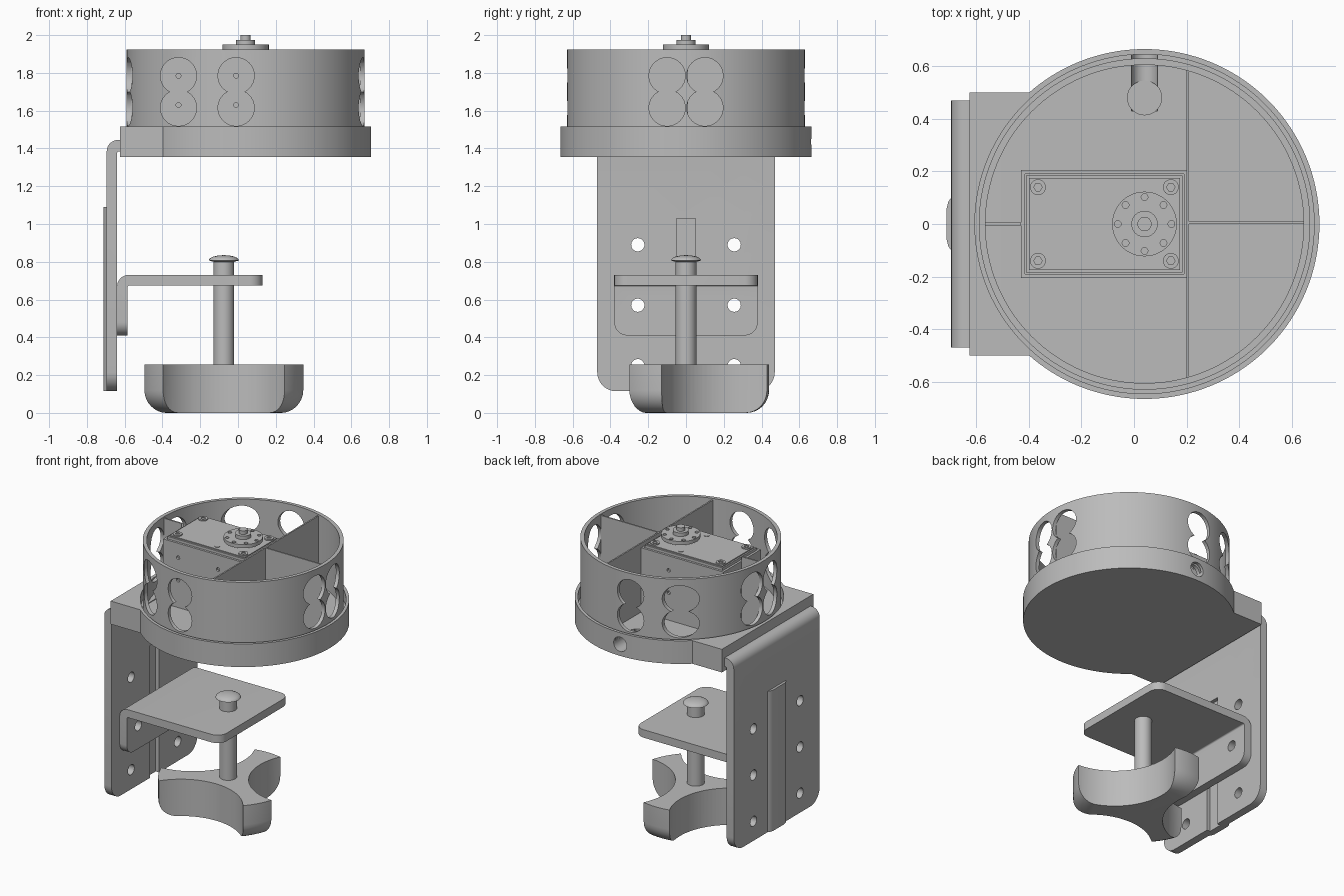
import bpy, bmesh, math
from mathutils import Vector

old = bpy.data.objects.get("Cube")
if old:
    bpy.data.objects.remove(old, do_unlink=True)

grey = bpy.data.materials.new("plain grey")
grey.use_nodes = True
grey.diffuse_color = (0.5, 0.5, 0.5, 1)
grey.node_tree.nodes["Principled BSDF"].inputs["Base Color"].default_value = (0.5, 0.5, 0.5, 1)

CX = 0.04      # centre of the round housing
KX = -0.075    # centre of the clamp screw


def rounded(corners, steps=8):
    """Outline from (u, v, radius) corners, each turned into an arc."""
    out = []
    for i, (u, v, r) in enumerate(corners):
        p = Vector((u, v))
        if not r:
            out.append(p)
            continue
        a = (Vector(corners[i - 1][:2]) - p).normalized()
        b = (Vector(corners[(i + 1) % len(corners)][:2]) - p).normalized()
        c = p + (a + b) * r
        for k in range(steps + 1):
            t = k / steps * math.pi / 2
            out.append(c - b * r * math.cos(t) - a * r * math.sin(t))
    return out


def circle(u, v, r, n=32):
    return [(u + r * math.cos(2 * math.pi * i / n), v + r * math.sin(2 * math.pi * i / n)) for i in range(n)]


def prism(name, pts, axis, lo, hi):
    """Extrude an outline along an axis: x takes (y,z), y takes (x,z), z takes (x,y)."""
    place = {"x": lambda u, v, d: (d, u, v),
             "y": lambda u, v, d: (u, d, v),
             "z": lambda u, v, d: (u, v, d)}[axis]
    bm = bmesh.new()
    ends = [[bm.verts.new(place(p[0], p[1], d)) for p in pts] for d in (lo, hi)]
    for ring in ends:
        bm.faces.new(ring)
    n = len(pts)
    for i in range(n):
        j = (i + 1) % n
        bm.faces.new((ends[0][i], ends[0][j], ends[1][j], ends[1][i]))
    return finish(name, bm)


def lathe(name, profile, cx, n=64):
    """Spin a closed-on-axis (radius, z) profile about a vertical line at cx."""
    bm = bmesh.new()
    vs = [bm.verts.new((cx + r, 0, z)) for r, z in profile]
    es = [bm.edges.new(pair) for pair in zip(vs, vs[1:])]
    bmesh.ops.spin(bm, geom=vs + es, cent=(cx, 0, 0), axis=(0, 0, 1), angle=2 * math.pi, steps=n)
    bmesh.ops.remove_doubles(bm, verts=bm.verts, dist=0.0001)
    return finish(name, bm)


def finish(name, bm):
    bmesh.ops.recalc_face_normals(bm, faces=bm.faces)
    me = bpy.data.meshes.new(name)
    bm.to_mesh(me)
    bm.free()
    me.materials.append(grey)
    ob = bpy.data.objects.new(name, me)
    bpy.context.collection.objects.link(ob)
    return ob


def box(name, x, y, z):
    return prism(name, [(x[0], y[0]), (x[1], y[0]), (x[1], y[1]), (x[0], y[1])], "z", *z)


def disc(name, x, y, r, lo, hi, n=32):
    return prism(name, circle(x, y, r, n), "z", lo, hi)


def activate(ob):
    bpy.ops.object.select_all(action="DESELECT")
    ob.select_set(True)
    bpy.context.view_layer.objects.active = ob


def combine(ob, operation, *tools):
    activate(ob)
    for tool in tools:
        mod = ob.modifiers.new("combine", "BOOLEAN")
        mod.operation, mod.solver, mod.object = operation, "EXACT", tool
        bpy.ops.object.modifier_apply(modifier=mod.name)
        bpy.data.objects.remove(tool, do_unlink=True)
    return ob


# Round base with mounting block, recess and cable hole
def cable_cut():
    return prism("cable_cutter", circle(CX, 1.435, 0.05), "y", 0.43, 0.75)


base = disc("base", CX, 0, 0.665, 1.355, 1.515, 128)
combine(base, "UNION", box("mounting_block", (-0.625, -0.3), (-0.5, 0.5), (1.355, 1.515)))
combine(base, "DIFFERENCE", disc("recess_cutter", CX, 0, 0.645, 1.44, 1.6, 128),
        cable_cut(), disc("cable_drop_cutter", CX, 0.48, 0.065, 1.385, 1.6))

# Ring wall with figure-eight windows on all four sides
ring = disc("ring_wall", CX, 0, 0.63, 1.44, 1.925, 128)
combine(ring, "DIFFERENCE", disc("ring_cutter", CX, 0, 0.605, 1.4, 2, 128), cable_cut())
for z in (1.615, 1.785):
    for x in (-0.315, -0.01):
        combine(ring, "DIFFERENCE", prism("window_cutter", circle(x, z, 0.096), "y", -0.8, 0.8))
    for y in (-0.1, 0.1):
        combine(ring, "DIFFERENCE", prism("window_cutter", circle(y, z, 0.096), "x", -0.8, 0.8))

# Dividers and the tray around the motor
box("cross_divider", (0.2, 0.21), (-0.59, 0.59), (1.44, 1.915))
box("left_divider", (0.21, 0.645), (0, 0.01), (1.44, 1.915))
box("right_divider", (-0.57, -0.43), (-0.005, 0.005), (1.44, 1.915))
tray = box("motor_tray", (-0.43, 0.2), (-0.205, 0.205), (1.44, 1.885))
combine(tray, "DIFFERENCE", box("tray_cutter", (-0.415, 0.19), (-0.19, 0.19), (1.5, 2)))
for z in (1.63, 1.785):
    for x in (-0.315, -0.01):
        combine(tray, "DIFFERENCE", prism("pin_cutter", circle(x, z, 0.013, 12), "y", -0.5, 0.5))

# Motor with its screws
motor = box("motor_body", (-0.41, 0.185), (-0.185, 0.185), (1.46, 1.9))
box("motor_top_plate", (-0.4, 0.175), (-0.175, 0.175), (1.9, 1.907))
for y in (-0.14, 0.14):
    for x in (-0.365, 0.14):
        screw = disc("motor_screw", x, y, 0.03, 1.9, 1.915, 24)
        combine(screw, "DIFFERENCE", disc("socket_cutter", x, y, 0.016, 1.908, 2, 6))
    disc("motor_pin", -0.06, y, 0.017, 1.9, 1.91, 16)

# Output horn
horn = lathe("output_horn", [(0, 1.9), (0.06, 1.9), (0.06, 1.925), (0.123, 1.925), (0.123, 1.95), (0.05, 1.95),
                             (0.05, 1.975), (0.027, 1.975), (0.027, 2.0), (0, 2.0)], CX, 48)
for i in range(8):
    a = i * math.pi / 4
    combine(horn, "DIFFERENCE", disc("horn_hole_cutter", CX + 0.102 * math.cos(a), 0.102 * math.sin(a),
                                     0.013, 1.91, 1.97, 12))

# Tall back bracket: bent strip, rounded lower corners, pressed rib, bolt holes
back = prism("back_bracket", rounded([(-0.695, 0.1, 0), (-0.64, 0.1, 0), (-0.64, 1.385, 0.01), (-0.5, 1.385, 0),
                                      (-0.5, 1.445, 0), (-0.695, 1.445, 0.06)]), "y", -0.47, 0.47)
combine(back, "INTERSECT", prism("outline", rounded([(-0.47, 0.115, 0.1), (0.47, 0.115, 0.1),
                                                     (0.47, 1.6, 0), (-0.47, 1.6, 0)]), "x", -1, 0))
rib = [(-0.68, -0.1), (-0.695, -0.1), (-0.706, -0.085), (-0.712, -0.06),
       (-0.712, 0.06), (-0.706, 0.085), (-0.695, 0.1), (-0.68, 0.1)]
combine(back, "UNION", prism("rib", rib, "z", 0.115, 1.09))
combine(back, "DIFFERENCE", box("groove_cutter", (-0.665, -0.6), (-0.05, 0.05), (0, 1.03)))

# Clamp bracket with rounded corners
clamp = prism("clamp_bracket", rounded([(-0.64, 0.4, 0), (-0.585, 0.4, 0), (-0.585, 0.675, 0.01), (0.13, 0.675, 0),
                                        (0.13, 0.73, 0), (-0.64, 0.73, 0.06)]), "y", -0.38, 0.38)
combine(clamp, "INTERSECT",
        prism("outline", rounded([(-0.38, 0.41, 0.07), (0.38, 0.41, 0.07), (0.38, 1, 0), (-0.38, 1, 0)]), "x", -1, 1),
        prism("outline", rounded([(-1, -0.38, 0), (0.13, -0.38, 0.07), (0.13, 0.38, 0.07), (-1, 0.38, 0)]), "z", 0, 1))
for y in (-0.255, 0.255):
    for z in (0.25, 0.57, 0.89):
        combine(back, "DIFFERENCE", prism("bolt_cutter", circle(y, z, 0.035), "x", -1, 0))
    combine(clamp, "DIFFERENCE", prism("bolt_cutter", circle(y, 0.57, 0.035), "x", -1, 0))

# Clamp screw and domed pad
disc("clamp_screw", KX, 0, 0.055, 0.2, 0.815)
dome = [(0.08 * math.cos(t * math.pi / 12), 0.807 + 0.028 * math.sin(t * math.pi / 12)) for t in range(6)]
lathe("screw_pad", [(0, 0.8), (0.055, 0.8)] + dome + [(0, 0.835)], KX, 48)

# Three-armed knob: rounded puck with three scallops
edge = [(0.32 + 0.12 * math.sin(t * math.pi / 16), 0.12 - 0.12 * math.cos(t * math.pi / 16)) for t in range(9)]
knob = lathe("knob", [(0, 0)] + edge + [(0.44, 0.255), (0, 0.255)], KX, 96)
for angle in (30, 150, 270):
    a = math.radians(angle)
    combine(knob, "DIFFERENCE", disc("scallop_cutter", KX + 0.52 * math.cos(a), 0.52 * math.sin(a),
                                     0.39, -0.1, 0.4, 96))

# Smooth curved faces while keeping sharp edges
for ob in [o for o in bpy.context.collection.objects if o.type == "MESH" and grey.name in o.data.materials]:
    activate(ob)
    bpy.ops.object.shade_smooth_by_angle(angle=math.radians(30))
